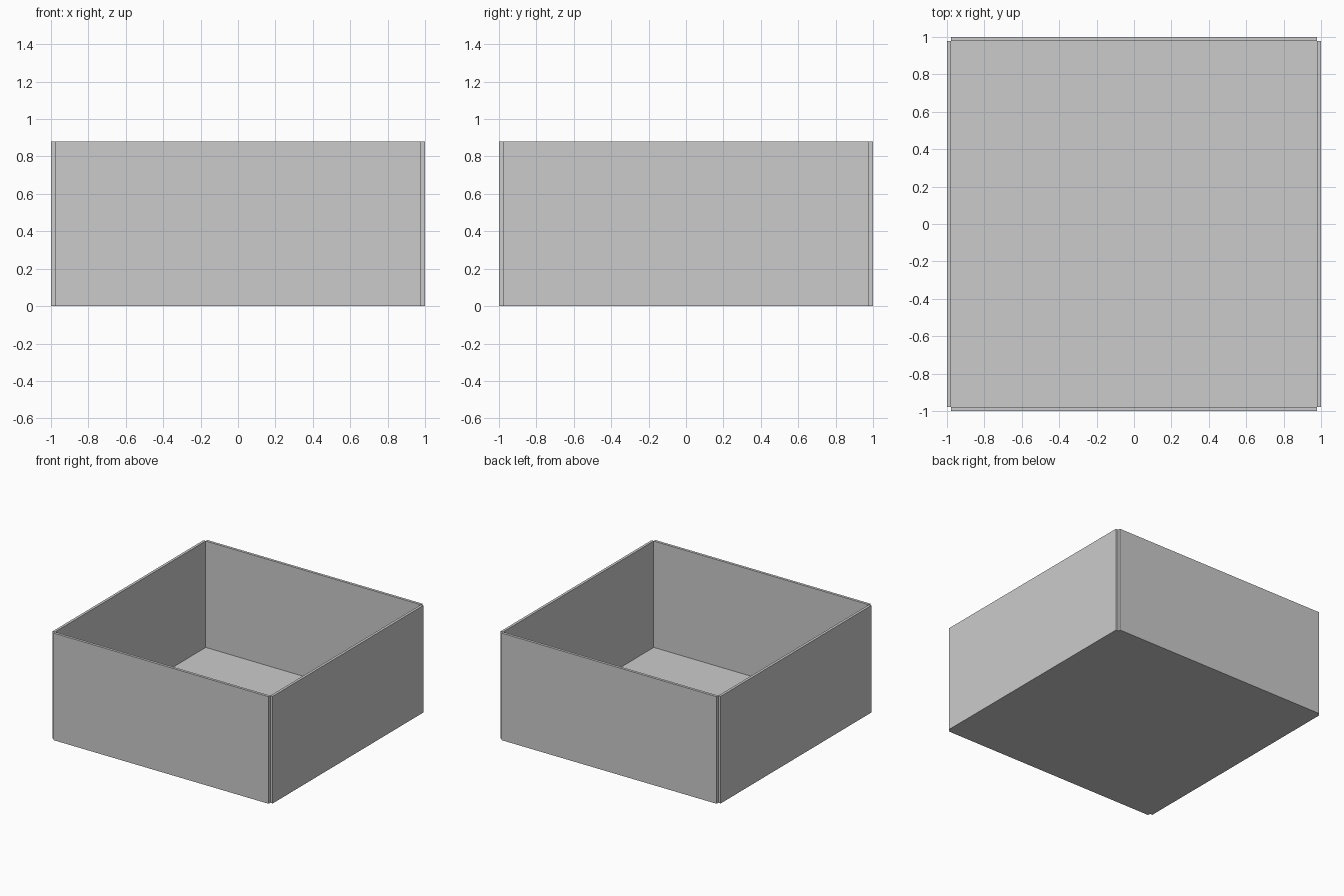
import bpy

if "Cube" in bpy.data.objects:
    bpy.data.objects.remove(bpy.data.objects["Cube"])

HALF = 1.0       # outer half width
WALL = 0.022     # wall thickness
HEIGHT = 0.88
FLOOR = 0.006    # floor thickness
INNER = HALF - WALL


def panel(name, x0, x1, y0, y1, z0, z1):
    """Axis-aligned flat panel between two corners."""
    bpy.ops.mesh.primitive_cube_add(
        size=1, location=((x0 + x1) / 2, (y0 + y1) / 2, (z0 + z1) / 2))
    ob = bpy.context.object
    ob.name = name
    ob.scale = (x1 - x0, y1 - y0, z1 - z0)
    bpy.ops.object.transform_apply(location=False, rotation=False, scale=True)
    return ob


# Thin floor sheet
panel("floor", -INNER, INNER, -INNER, INNER, 0, FLOOR)

# Four walls, stopping short of the corners to leave small notches
panel("front_wall", -INNER, INNER, -HALF, -INNER, 0, HEIGHT)
panel("back_wall", -INNER, INNER, INNER, HALF, 0, HEIGHT)
panel("left_wall", -HALF, -INNER, -INNER, INNER, 0, HEIGHT)
panel("right_wall", INNER, HALF, -INNER, INNER, 0, HEIGHT)
